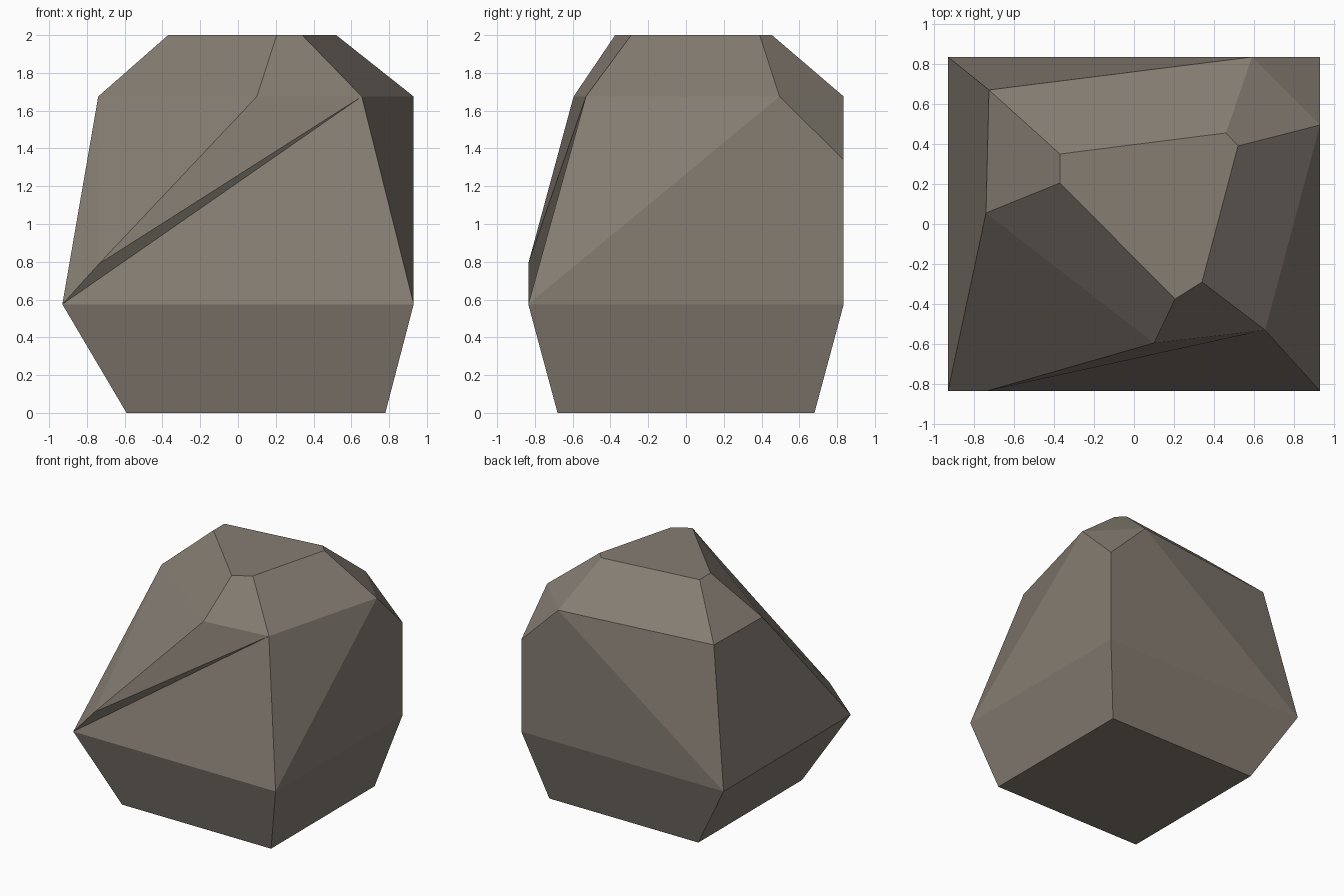
import bpy, bmesh

if "Cube" in bpy.data.objects:
    bpy.data.objects.remove(bpy.data.objects["Cube"])

# One flat stone colour
stone = bpy.data.materials.new("warm grey stone")
stone.diffuse_color = (0.235, 0.205, 0.17, 1)
stone.use_nodes = True
stone.node_tree.nodes["Principled BSDF"].inputs["Base Color"].default_value = stone.diffuse_color

bm = bmesh.new()


def ring(points, z):
    return [bm.verts.new((x, y, z)) for x, y in points]


def rect(x0, x1, y):
    return [(x0, -y), (x1, -y), (x1, y), (x0, y)]


def band(lower, upper):
    n = len(lower)
    for i in range(n):
        j = (i + 1) % n
        bm.faces.new((lower[i], lower[j], upper[j], upper[i]))


# Horizontal outlines of the boulder, all running front-left, right, back, left
foot = ring(rect(-0.59, 0.78, 0.68), 0)
belt = ring(rect(-0.93, 0.93, 0.835), 0.575)
shoulder = ring([(0.10, -0.595), (0.655, -0.53), (0.93, 0.495),
                 (0.59, 0.835), (-0.725, 0.67), (-0.74, 0.055)], 1.675)
crown = ring([(0.205, -0.375), (0.34, -0.29), (0.52, 0.39),
              (0.46, 0.455), (-0.37, 0.35), (-0.37, 0.205)], 2.0)

# Flat bottom and top, tapered foot and chipped crown
bm.faces.new(foot[::-1])
bm.faces.new(crown)
band(foot, belt)
band(shoulder, crown)

# Irregular middle: an overhanging nose at front left, a chipped corner at back right
nose = bm.verts.new((-0.735, -0.835, 0.79))
chip = bm.verts.new((0.93, 0.835, 1.34))
fl, fr, br, bl = belt
s0, s1, s2, s3, s4, s5 = shoulder
for face in [(fl, fr, s1), (fl, s1, nose), (nose, s1, s0),      # front
             (fr, s2, s1), (fr, br, chip, s2),                  # right
             (s2, chip, s3),                                    # chipped corner
             (br, bl, s3, chip), (bl, s4, s3),                  # back
             (bl, fl, s5, s4),                                  # left
             (fl, nose, s5), (nose, s0, s5)]:                   # front-left slope
    bm.faces.new(face)

bmesh.ops.recalc_face_normals(bm, faces=bm.faces)
mesh = bpy.data.meshes.new("boulder")
bm.to_mesh(mesh)
bm.free()
mesh.materials.append(stone)
boulder = bpy.data.objects.new("boulder", mesh)
bpy.context.collection.objects.link(boulder)
